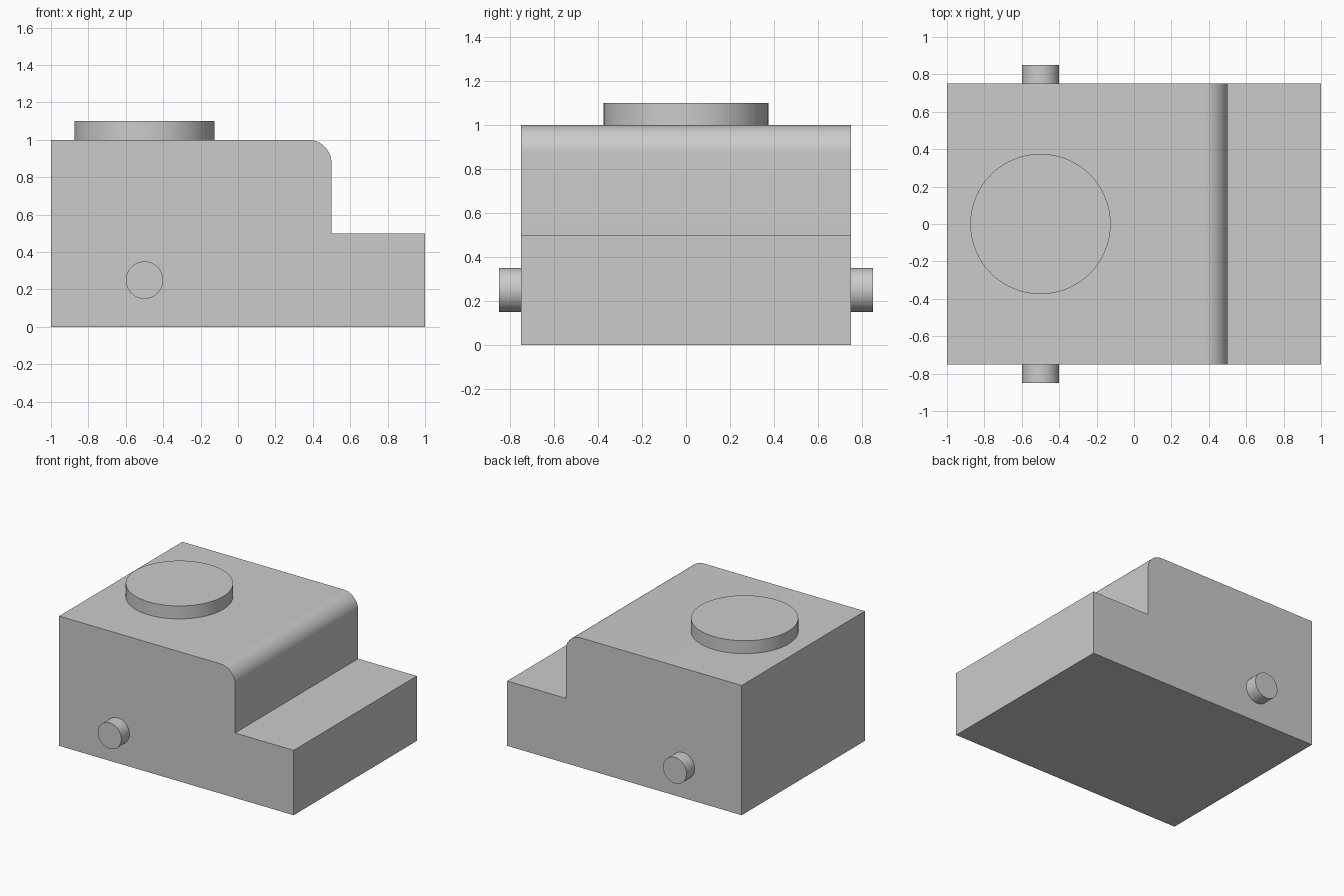
import bpy
import bmesh
from math import cos, sin, pi, radians

cube = bpy.data.objects.get("Cube")
if cube:
    bpy.data.objects.remove(cube, do_unlink=True)

# Single plain grey
grey = bpy.data.materials.new("plain grey")
grey.use_nodes = True
colour = (0.6, 0.6, 0.6, 1)
grey.diffuse_color = colour
grey.node_tree.nodes["Principled BSDF"].inputs["Base Color"].default_value = colour


def smooth(obj):
    bpy.ops.object.select_all(action="DESELECT")
    obj.select_set(True)
    bpy.context.view_layer.objects.active = obj
    bpy.ops.object.shade_smooth_by_angle(angle=radians(30))


def extrude_profile(name, points, half_width):
    """Side profile in x and z, extruded along y."""
    bm = bmesh.new()
    face = bm.faces.new([bm.verts.new((x, -half_width, z)) for x, z in points])
    result = bmesh.ops.extrude_face_region(bm, geom=[face])
    moved = [v for v in result["geom"] if isinstance(v, bmesh.types.BMVert)]
    bmesh.ops.translate(bm, vec=(0, 2 * half_width, 0), verts=moved)
    bmesh.ops.recalc_face_normals(bm, faces=bm.faces)
    mesh = bpy.data.meshes.new(name)
    bm.to_mesh(mesh)
    bm.free()
    obj = bpy.data.objects.new(name, mesh)
    bpy.context.collection.objects.link(obj)
    mesh.materials.append(grey)
    smooth(obj)


def cylinder(name, radius, depth, location, rotation=(0, 0, 0)):
    bpy.ops.mesh.primitive_cylinder_add(
        vertices=64, radius=radius, depth=depth, location=location, rotation=rotation)
    obj = bpy.context.object
    obj.name = name
    obj.data.materials.append(grey)
    smooth(obj)


# Stepped body with a rounded upper edge
r = 0.125
steps = 16
fillet = [(0.5 - r + r * cos(i / steps * pi / 2), 1 - r + r * sin(i / steps * pi / 2))
          for i in range(steps + 1)]
extrude_profile("stepped_body",
                [(-1, 0), (1, 0), (1, 0.5), (0.5, 0.5)] + fillet + [(-1, 1)], 0.75)

# Raised disc on the top
cylinder("top_disc", 0.375, 0.1, (-0.5, 0, 1.05))

# Side pegs
for name, side in (("front_peg", -1), ("back_peg", 1)):
    cylinder(name, 0.1, 0.1, (-0.5, side * 0.8, 0.25), (pi / 2, 0, 0))
